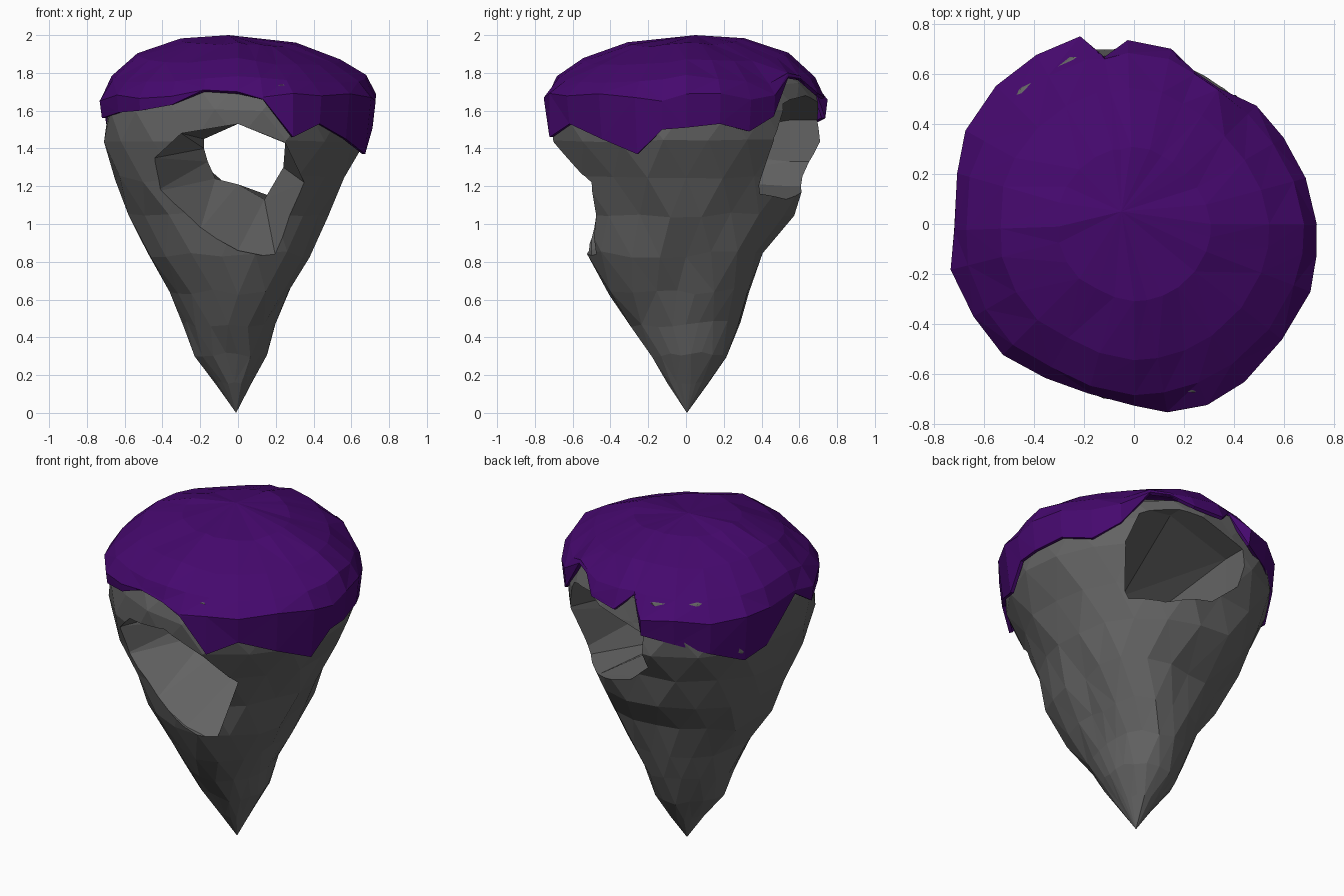
import bpy, bmesh, math, random
from mathutils import Vector

if "Cube" in bpy.data.objects:
    bpy.data.objects.remove(bpy.data.objects["Cube"])

random.seed(4)

# cap plan and ragged rim: angle, radius, rim height
RIM = [(0, .73, 1.51), (15, .71, 1.53), (30, .69, 1.49), (44, .68, 1.57),
       (58, .69, 1.78), (68, .70, 1.77), (78, .725, 1.69), (92, .735, 1.67),
       (100, .72, 1.76), (106, .78, 1.56), (120, .78, 1.52), (135, .79, 1.46),
       (151, .77, 1.38), (164, .735, 1.42), (182, .72, 1.66), (194, .755, 1.56),
       (210, .74, 1.59), (225, .74, 1.60), (240, .71, 1.63), (255, .72, 1.71),
       (270, .74, 1.70), (280, .765, 1.66), (292, .805, 1.46), (305, .77, 1.53),
       (322, .75, 1.45), (339, .755, 1.37), (350, .74, 1.50)]


def plan_radius(deg):
    deg %= 360
    pts = RIM + [(360, .73, 0)]
    for a, b in zip(pts, pts[1:]):
        if a[0] <= deg <= b[0]:
            return a[1] + (b[1] - a[1]) * (deg - a[0]) / (b[0] - a[0])


def loft(name, rings, start=None, end=None):
    """Skin a stack of equal rings; close each end with a tip point or a cap face."""
    bm = bmesh.new()
    loops = [[bm.verts.new(p) for p in r] for r in rings]
    n = len(loops[0])
    for a, b in zip(loops, loops[1:]):
        for i in range(n):
            j = (i + 1) % n
            bm.faces.new((a[i], a[j], b[j], b[i]))
    for tip, ring in ((start, loops[0]), (end, loops[-1])):
        if tip == 'face':
            bm.faces.new(ring)
        elif tip:
            t = bm.verts.new(tip)
            for i in range(n):
                bm.faces.new((t, ring[i], ring[(i + 1) % n]))
    bmesh.ops.triangulate(bm, faces=bm.faces[:])
    bmesh.ops.recalc_face_normals(bm, faces=bm.faces[:])
    me = bpy.data.meshes.new(name)
    bm.to_mesh(me)
    bm.free()
    ob = bpy.data.objects.new(name, me)
    bpy.context.collection.objects.link(ob)
    return ob


def apply_modifier(ob, kind, **settings):
    m = ob.modifiers.new(kind, kind)
    for k, v in settings.items():
        setattr(m, k, v)
    bpy.context.view_layer.objects.active = ob
    bpy.ops.object.modifier_apply(modifier=m.name)


def paint(ob, name, colour):
    mat = bpy.data.materials.new(name)
    mat.diffuse_color = colour
    mat.use_nodes = True
    mat.node_tree.nodes["Principled BSDF"].inputs["Base Color"].default_value = mat.diffuse_color
    ob.data.materials.clear()
    ob.data.materials.append(mat)


# rock body: height, left, right, front, back extents
LEVELS = [(.16, .12, .07, .10, .12), (.31, .23, .155, .19, .22),
          (.47, .29, .20, .30, .29), (.64, .36, .25, .41, .33),
          (.84, .48, .35, .505, .385), (1.05, .58, .47, .56, .57),
          (1.24, .66, .57, .63, .64), (1.44, .71, .68, .70, .715),
          (1.60, .70, .69, .71, .725), (1.74, .65, .64, .66, .67),
          (1.84, .48, .46, .48, .48)]
SIDES = 18
rings = []
for k, (z, left, right, front, back) in enumerate(LEVELS):
    ring = []
    for i in range(SIDES):
        deg = 360 / SIDES * (i + .5 * (k % 2))
        a = math.radians(deg)
        c, s = math.cos(a), math.sin(a)
        ex, ey = (right if c > 0 else left), (back if s > 0 else front)
        r = 1 / math.hypot(c / ex, s / ey)
        r *= 1 + (plan_radius(deg) / .735 - 1) * min(z / 1.6, 1)
        if .6 < z < .9 and c > 0:        # squarish shoulders on the right
            r *= 1 + (.2 if s > 0 else .13) * abs(math.sin(2 * a))
        rough = .018 if .3 < z < 1.4 else .008
        r *= 1 + random.uniform(-rough, rough)
        dz = random.uniform(-rough, rough)
        ring.append((r * c, r * s, z + dz))
    rings.append(ring)
rock = loft("rock_body", rings, Vector((-.01, .005, 0)), Vector((-.05, .05, 1.92)))

# tunnel cutter: wide at the front, narrow in the middle, flaring at the back
FRONT = [(-.44, 1.35), (-.30, 1.48), (0, 1.53), (.25, 1.43), (.35, 1.22),
         (.20, .82), (0, .86), (-.20, .97), (-.44, 1.17)]
MID = [(-.18, 1.40), (-.18, 1.45), (0, 1.53), (.27, 1.42), (.24, 1.30),
       (.14, 1.13), (0, 1.21), (-.12, 1.24), (-.16, 1.33)]
BACK = [(-.20, 1.42), (-.20, 1.55), (.20, 1.68), (.40, 1.65), (.48, 1.46),
        (.44, 1.17), (.22, 1.13), (-.05, 1.20), (-.20, 1.33)]
cutter = loft("tunnel_cutter",
              [[(x, y, z) for x, z in p]
               for p, y in ((FRONT, -1), (FRONT, -.5), (MID, -.1), (BACK, .55), (BACK, 1))],
              'face', 'face')
cutter.hide_render = True
apply_modifier(rock, 'BOOLEAN', operation='DIFFERENCE', object=cutter, solver='EXACT')
bpy.data.objects.remove(cutter)
paint(rock, "dark_stone", (.125, .125, .125, 1))

# cap: domed shell hanging over the rock with a ragged rim
DOME = [(.42, 1.97), (.74, 1.89), (.93, 1.785), (1.0, 1.67)]


def dome_fraction(z):
    if z <= 1.67:
        return 1 - .15 * (1.67 - z)
    return 1 - .075 * (z - 1.67) / .115


cap_rings = []
for f, z in DOME:
    ring = []
    for deg, r, rim in RIM:
        a = math.radians(deg)
        sag = 0
        if f < .95:                      # upper rings are rounder and sag on the diagonals
            r = min(r, .735)
            sag = .04 * abs(math.sin(2 * a)) * f
        elif f == 1:
            r = min(r, .78)
        zz = max(z - sag, rim + .015 + .03 * (1 - f))
        g = min(f, dome_fraction(zz)) if zz > z else f
        x, y = g * r * math.cos(a), g * r * math.sin(a)
        tilt = .03 * (y - x) if f < .9 else 0
        wobble = .025 if f == 1 and rim < 1.6 else .006
        ring.append((x, y, zz + tilt + random.uniform(-wobble, wobble)))
    cap_rings.append(ring)
cap_rings.append([(dome_fraction(z) * r * math.cos(math.radians(d)),
                   dome_fraction(z) * r * math.sin(math.radians(d)), z)
                  for d, r, z in RIM])
cap = loft("top_cap", cap_rings, Vector((-.05, .05, 2.0)))
if sum(p.normal.z for p in cap.data.polygons) < 0:
    cap.data.flip_normals()
apply_modifier(cap, 'SOLIDIFY', thickness=.02, offset=-1)
paint(cap, "purple", (.06, .0025, .155, 1))
